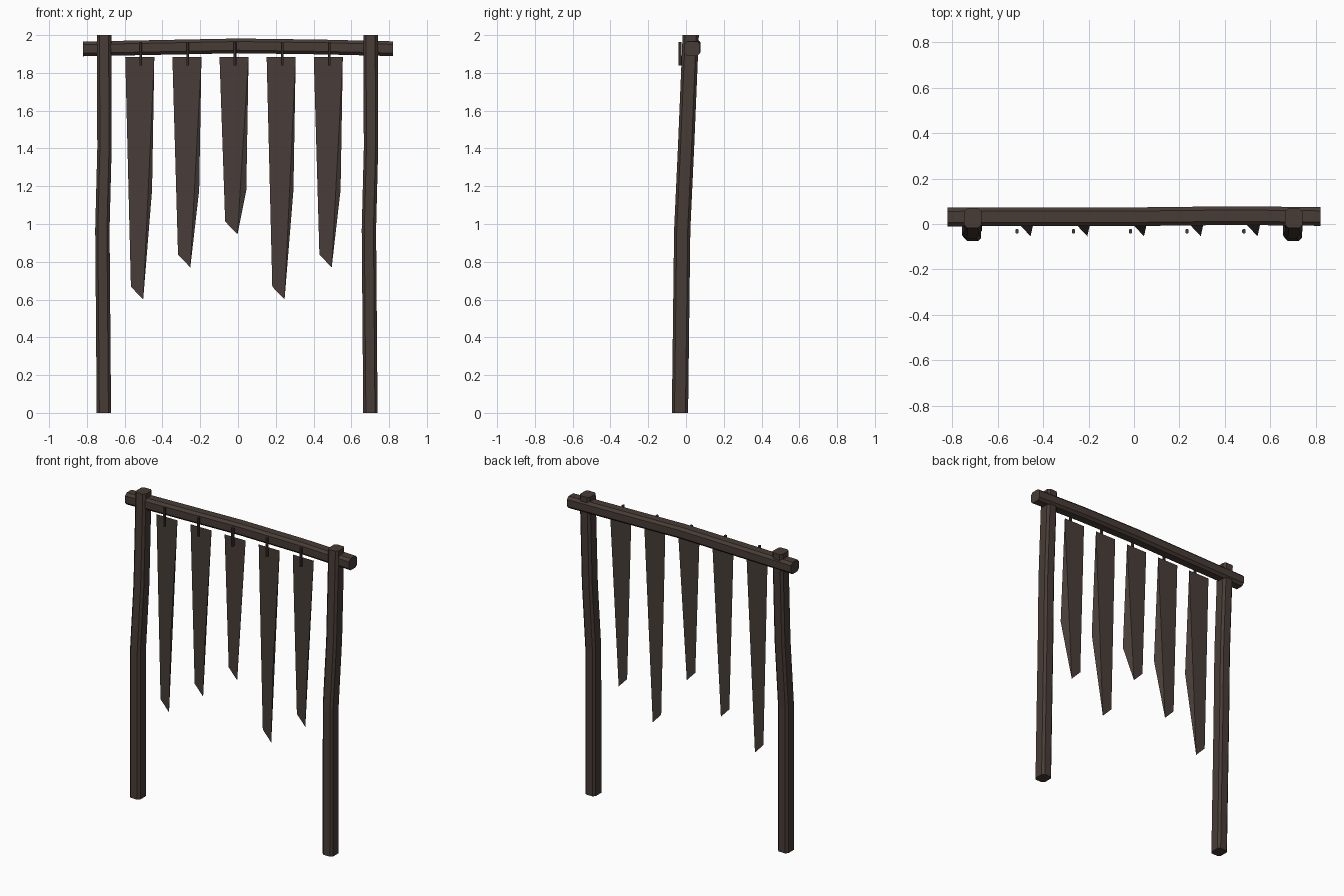
import bpy
import bmesh
from mathutils import Vector

if "Cube" in bpy.data.objects:
    bpy.data.objects.remove(bpy.data.objects["Cube"], do_unlink=True)


def material(name, color):
    mat = bpy.data.materials.new(name)
    mat.use_nodes = True
    mat.diffuse_color = (*color, 1)
    bsdf = mat.node_tree.nodes["Principled BSDF"]
    bsdf.inputs["Base Color"].default_value = (*color, 1)
    bsdf.inputs["Roughness"].default_value = 0.9
    return mat


wood = material("dark wood", (0.064, 0.045, 0.037))
cloth = material("brown cloth", (0.064, 0.047, 0.041))


def add_object(name, bm, mat):
    mesh = bpy.data.meshes.new(name)
    bm.to_mesh(mesh)
    bm.free()
    mesh.materials.append(mat)
    obj = bpy.data.objects.new(name, mesh)
    bpy.context.collection.objects.link(obj)
    return obj


def timber(name, centres, u, v, half_u, half_v, chamfer):
    """Loft a square section with cut corners through the given centres."""
    u, v = Vector(u), Vector(v)
    a, b = half_u - chamfer, half_v - chamfer
    section = [(half_u, -b), (half_u, b), (a, half_v), (-a, half_v),
               (-half_u, b), (-half_u, -b), (-a, -half_v), (a, -half_v)]
    bm = bmesh.new()
    rings = [[bm.verts.new(Vector(c) + u * p + v * q) for p, q in section]
             for c in centres]
    for low, high in zip(rings, rings[1:]):
        for i in range(8):
            j = (i + 1) % 8
            bm.faces.new((low[i], low[j], high[j], high[i]))
    bm.faces.new(rings[0])
    bm.faces.new(rings[-1])
    bmesh.ops.recalc_face_normals(bm, faces=bm.faces)
    return add_object(name, bm, wood)


# Two slightly crooked posts, both leaning back
bends = [(0, -0.032, 0), (-0.008, -0.02, 0.97), (0.003, 0.0, 1.4), (0.001, 0.025, 2)]
for name, x in (("right_post", -0.71), ("left_post", 0.701)):
    timber(name, [(x + dx, y, z) for dx, y, z in bends],
           (1, 0, 0), (0, 1, 0), 0.038, 0.043, 0.014)

# Crossbeam, bowed up in the middle
timber("crossbeam",
       [(-0.82, 0.031, 1.927), (0, 0.032, 1.943), (0.45, 0.037, 1.937), (0.82, 0.033, 1.928)],
       (0, 1, 0), (0, 0, 1), 0.041, 0.039, 0.016)

# Hanging cloth strips with a forward-folded edge, each held by a peg
bottoms = [0.60, 0.77, 0.945, 0.60, 0.77]
for i, tip_z in enumerate(bottoms):
    x = -0.515 + i * 0.2495
    bm = bmesh.new()
    top_a, top_b, fold, tip, heel = [bm.verts.new(p) for p in (
        (x - 0.082, 0, 1.885), (x + 0.072, 0, 1.885), (x + 0.06, -0.054, 1.18),
        (x + 0.013, -0.004, tip_z), (x - 0.052, 0, tip_z + 0.068))]
    bm.faces.new((top_a, heel, tip, top_b))
    bm.faces.new((top_b, tip, fold))
    add_object(f"cloth_strip_{i + 1}", bm, cloth)
    timber(f"peg_{i + 1}", [(x, -0.032, 1.84), (x, -0.032, 1.963)],
           (1, 0, 0), (0, 1, 0), 0.007, 0.009, 0.003)
